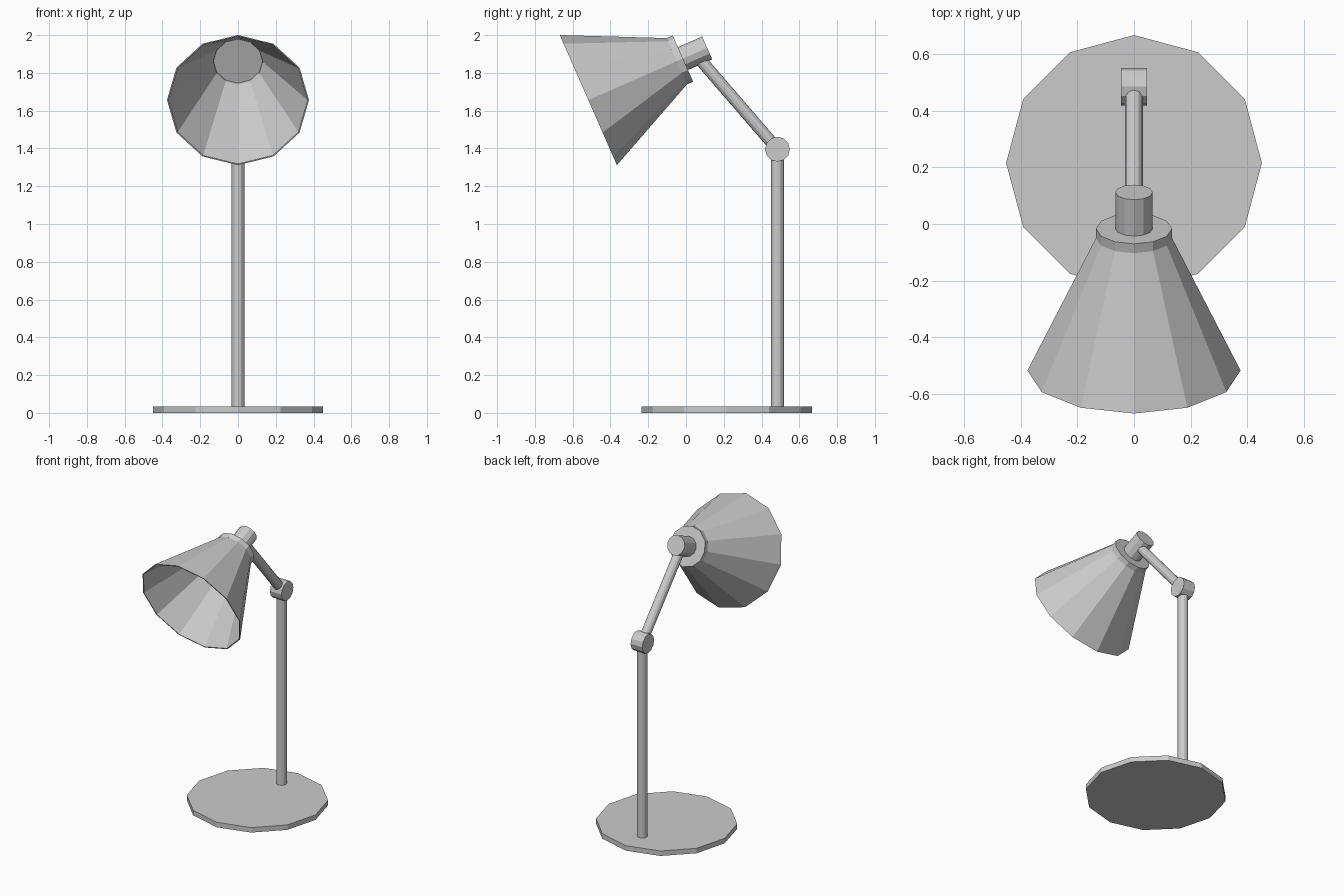
import bpy, bmesh, math
from mathutils import Vector

if "Cube" in bpy.data.objects:
    bpy.data.objects.remove(bpy.data.objects["Cube"])

grey = bpy.data.materials.new("light grey")
grey.diffuse_color = (0.6, 0.6, 0.6, 1)
grey.use_nodes = True
grey.node_tree.nodes["Principled BSDF"].inputs["Base Color"].default_value = grey.diffuse_color
SIDES = 12


def revolve(name, profile, origin, axis):
    """Spin (radius, height) points around an axis lying in the x = 0 plane or along x."""
    w = Vector(axis).normalized()
    u = Vector((0, 1, 0)) if abs(w.x) > 0.9 else Vector((1, 0, 0))
    v = w.cross(u)
    origin = Vector(origin)
    bm = bmesh.new()
    rings = []
    for r, h in profile:
        ring = []
        for i in range(SIDES):
            a = 2 * math.pi * i / SIDES
            ring.append(bm.verts.new(origin + w * h + (u * math.cos(a) + v * math.sin(a)) * r))
        rings.append(ring)
    for lo, hi in zip(rings, rings[1:]):
        for i in range(SIDES):
            j = (i + 1) % SIDES
            bm.faces.new((lo[i], lo[j], hi[j], hi[i]))
    bm.faces.new(rings[0][::-1])
    bm.faces.new(rings[-1])
    bmesh.ops.recalc_face_normals(bm, faces=bm.faces[:])
    mesh = bpy.data.meshes.new(name)
    bm.to_mesh(mesh)
    bm.free()
    mesh.materials.append(grey)
    obj = bpy.data.objects.new(name, mesh)
    bpy.context.collection.objects.link(obj)
    return obj


def rod(name, start, end, radius):
    start, end = Vector(start), Vector(end)
    return revolve(name, [(radius, 0), (radius, (end - start).length)], start, end - start)


# Base and upright
rod("base", (0, 0.215, 0), (0, 0.215, 0.035), 0.451)
rod("post", (0, 0.484, 0.03), (0, 0.484, 1.39), 0.034)

# Elbow and upper arm
rod("elbow_joint", (-0.045, 0.484, 1.396), (0.045, 0.484, 1.396), 0.066)
rod("upper_arm", (0, 0.484, 1.396), (0, 0.07, 1.876), 0.032)

# Shade: hollow cone with a short collar, tilted downwards
tilt = math.radians(23.7)
aim = Vector((0, math.cos(tilt), math.sin(tilt)))
rim = Vector((0, -0.517, 1.656))
revolve("shade", [(0.134, 0.547), (0.134, 0.511), (0.376, 0), (0.369, 0),
                  (0.131, 0.503), (0.131, 0.522)], rim, aim)

# Lamp holder behind the shade
rod("lamp_holder", rim + aim * 0.54, rim + aim * 0.687, 0.066)
